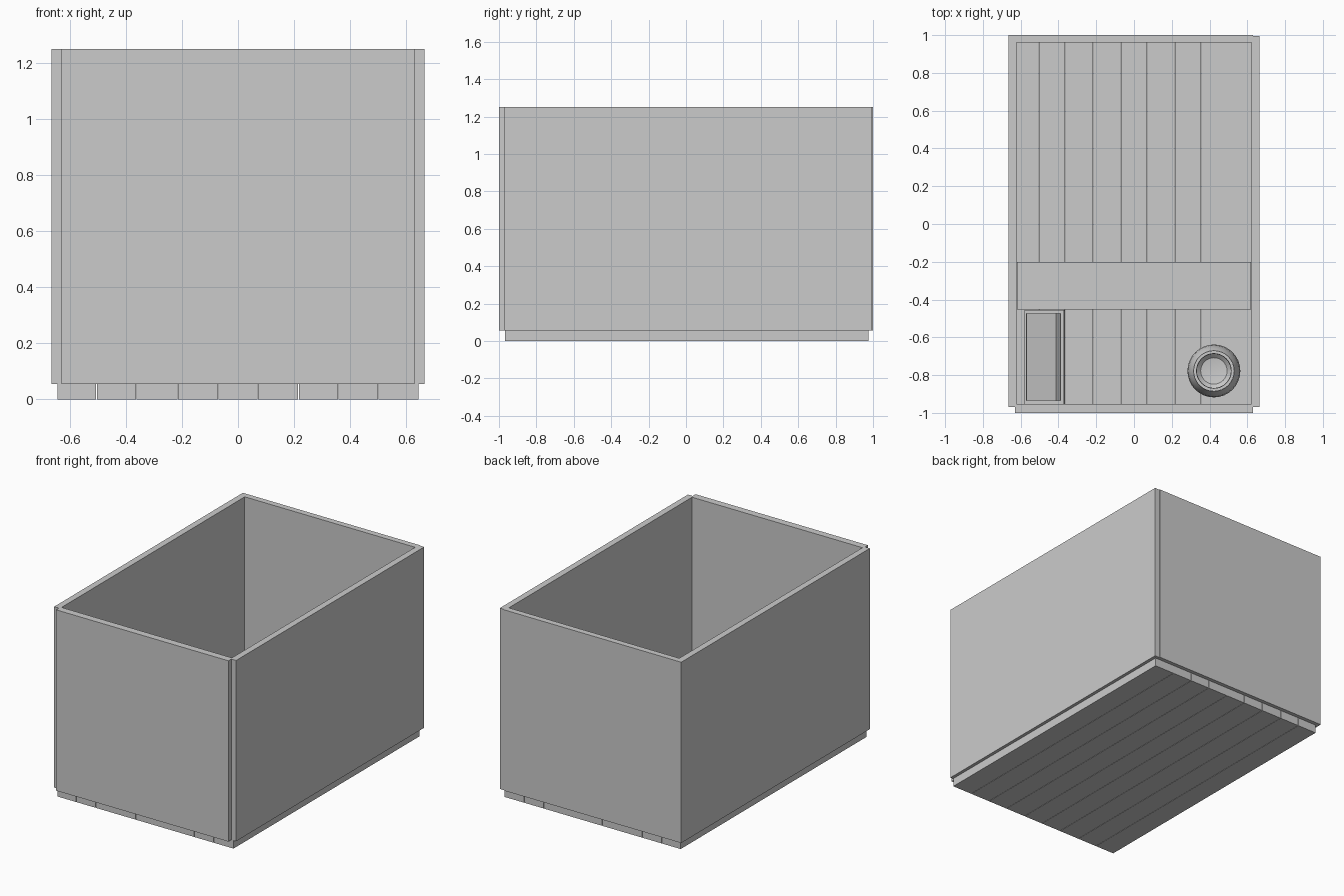
import bpy, bmesh, math

if "Cube" in bpy.data.objects:
    bpy.data.objects.remove(bpy.data.objects["Cube"])


def finish(name, bm):
    bmesh.ops.recalc_face_normals(bm, faces=bm.faces[:])
    mesh = bpy.data.meshes.new(name)
    bm.to_mesh(mesh)
    bm.free()
    obj = bpy.data.objects.new(name, mesh)
    bpy.context.collection.objects.link(obj)
    return obj


def box(name, x0, x1, y0, y1, z0, z1):
    bm = bmesh.new()
    bmesh.ops.create_cube(bm, size=1)
    for v in bm.verts:
        v.co.x = x1 if v.co.x > 0 else x0
        v.co.y = y1 if v.co.y > 0 else y0
        v.co.z = z1 if v.co.z > 0 else z0
    return finish(name, bm)


def prism(name, profile, y0, y1):
    """Extrude an x-z outline along y."""
    bm = bmesh.new()
    face = bm.faces.new([bm.verts.new((x, y0, z)) for x, z in profile])
    ext = bmesh.ops.extrude_face_region(bm, geom=[face])
    for v in ext["geom"]:
        if isinstance(v, bmesh.types.BMVert):
            v.co.y = y1
    return finish(name, bm)


def lathe(name, profile, cx, cy, steps=32):
    """Spin an r-z outline around a vertical axis."""
    bm = bmesh.new()
    verts = [bm.verts.new((cx + r, cy, z)) for r, z in profile]
    edges = [bm.edges.new(p) for p in zip(verts, verts[1:])]
    bmesh.ops.spin(bm, geom=verts + edges, cent=(cx, cy, 0), axis=(0, 0, 1),
                   angle=math.tau, steps=steps)
    bmesh.ops.remove_doubles(bm, verts=bm.verts[:], dist=1e-4)
    obj = finish(name, bm)
    bpy.ops.object.select_all(action='DESELECT')
    obj.select_set(True)
    bpy.context.view_layer.objects.active = obj
    bpy.ops.object.shade_smooth_by_angle(angle=math.radians(35))
    return obj


FLOOR, TOP = 0.055, 1.25

# Floor boards running front to back
seams = [-0.645, -0.505, -0.363, -0.215, -0.07, 0.07, 0.216, 0.357, 0.5, 0.645]
for a, b in zip(seams, seams[1:]):
    box("floor_board", a + 0.001, b - 0.001, -0.967, 0.975, 0, FLOOR)

# Walls
box("left_wall", -0.665, -0.623, -0.97, 0.96, FLOOR, TOP)
box("right_wall", 0.623, 0.665, -0.97, 0.995, FLOOR, TOP)
box("front_wall", -0.63, 0.63, -1.0, -0.953, FLOOR, TOP)
box("back_wall", -0.665, 0.63, 0.96, 1.0, FLOOR, TOP)

# Bench across the room, on upright supports
box("bench_left_board", -0.62, 0.272, -0.453, -0.2, 0.36, 0.40)
box("bench_right_board", 0.272, 0.62, -0.453, -0.2, 0.36, 0.40)
for x in (-0.6, 0.272, 0.6):
    box("bench_support", x - 0.02, x + 0.02, -0.44, -0.213, FLOOR, 0.36)

# Trough with a sloping bottom
prism("trough_body", [(-0.58, FLOOR), (-0.365, FLOOR), (-0.37, 0.34), (-0.388, 0.34),
                      (-0.412, 0.16), (-0.566, 0.21), (-0.568, 0.34), (-0.58, 0.34)],
      -0.935, -0.473)
for y0, y1 in ((-0.953, -0.935), (-0.473, -0.455)):
    prism("trough_end", [(-0.58, FLOOR), (-0.365, FLOOR), (-0.37, 0.34), (-0.58, 0.34)], y0, y1)

# Round pot, wide at the base with a narrower rim
lathe("pot", [(0, FLOOR), (0.12, FLOOR), (0.135, 0.08), (0.14, 0.13), (0.135, 0.18),
              (0.122, 0.23), (0.104, 0.265), (0.108, 0.285), (0.092, 0.285),
              (0.09, 0.25), (0.09, 0.11), (0.07, 0.09), (0, 0.08)], 0.423, -0.778)
